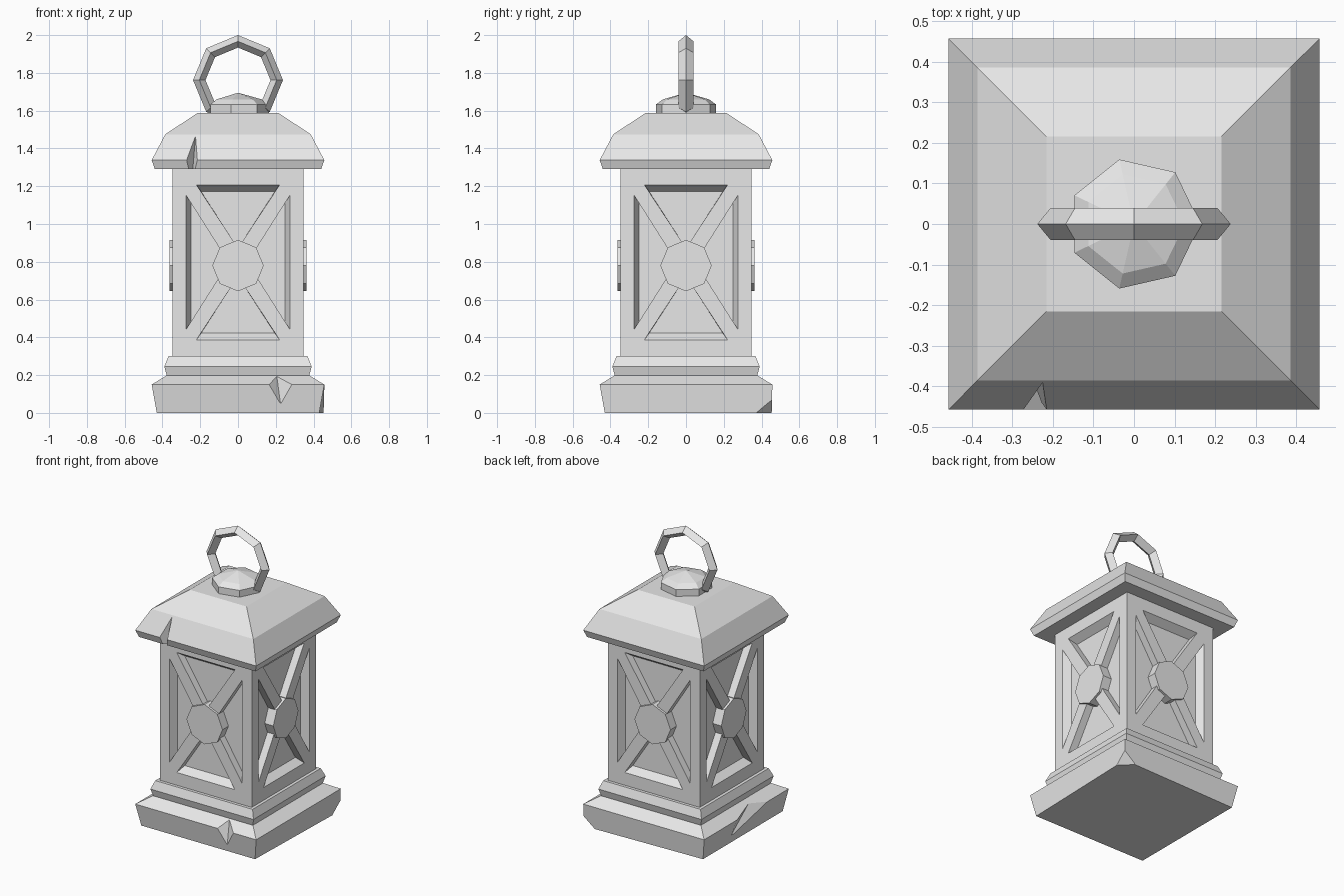
import bpy, bmesh, math
from mathutils import Vector, Matrix

if "Cube" in bpy.data.objects:
    bpy.data.objects.remove(bpy.data.objects["Cube"])

stone = bpy.data.materials.new("grey stone")
stone.diffuse_color = (0.8, 0.8, 0.8, 1)
stone.use_nodes = True
stone.node_tree.nodes["Principled BSDF"].inputs["Base Color"].default_value = stone.diffuse_color


def finish(name, bm):
    bmesh.ops.recalc_face_normals(bm, faces=bm.faces)
    me = bpy.data.meshes.new(name)
    bm.to_mesh(me)
    bm.free()
    me.materials.append(stone)
    ob = bpy.data.objects.new(name, me)
    bpy.context.collection.objects.link(ob)
    return ob


def stack(name, rings):
    """Closed solid lofted through rings of points; a one-point ring is a tip."""
    bm = bmesh.new()
    rows = [[bm.verts.new(p) for p in r] for r in rings]
    for a, b in zip(rows, rows[1:]):
        n = len(a)
        for i in range(n):
            j = (i + 1) % n
            bm.faces.new((a[i], a[j], b[0]) if len(b) == 1 else (a[i], a[j], b[j], b[i]))
    for r in (rows[0], rows[-1]):
        if len(r) > 2:
            bm.faces.new(r)
    return finish(name, bm)


def square(h, z):
    return [(-h, -h, z), (h, -h, z), (h, h, z), (-h, h, z)]


def polygon(n, r, z):
    return [(r * math.cos(2 * math.pi * i / n), r * math.sin(2 * math.pi * i / n), z)
            for i in range(n)]


def hull(name, pts):
    bm = bmesh.new()
    for p in pts:
        bm.verts.new(p)
    bmesh.ops.convex_hull(bm, input=bm.verts)
    return finish(name, bm)


def cut(ob, cutter):
    cutter.hide_render = True
    cutter.hide_viewport = True
    m = ob.modifiers.new("cut", 'BOOLEAN')
    m.operation, m.solver, m.object = 'DIFFERENCE', 'EXACT', cutter


def chip(ob, name, a, b, left, right):
    """Wedge notch with its valley running from a to b."""
    a, b, left, right = map(Vector, (a, b, left, right))
    mid = (a + b) / 2
    cut(ob, hull(name, [a, b, mid + (left - mid) * 3, mid + (right - mid) * 3]))


# Foot slab, with one square lower corner that is broken off
bottom = square(0.43, 0)
bottom[2] = (0.455, 0.455, 0)
foot = stack("foot_slab", [bottom, square(0.457, 0.15), square(0.38, 0.197)])
chip(foot, "front_chip_cutter", (0.205, -0.385, 0.197), (0.225, -0.437, 0.05),
     (0.165, -0.457, 0.15), (0.285, -0.457, 0.15))
chip(foot, "side_chip_cutter", (-0.41, -0.1, 0.185), (-0.437, 0.14, 0.05),
     (-0.457, 0.1, 0.15), (-0.457, -0.2, 0.14))
cut(foot, hull("corner_chip_cutter", [(0.37, 0.455, 0), (0.455, 0.37, 0), (0.455, 0.455, 0.07),
                                      (0.55, 0.55, -0.05), (0.37, 0.455, -0.1),
                                      (0.455, 0.37, -0.1)]))

# Moulding between foot and body
stack("base_moulding", [square(0.375, 0.19), square(0.39, 0.245), square(0.368, 0.30)])

# Body with four sunken triangles on every side
body = stack("body", [square(0.347, 0.29), square(0.347, 1.30)])
MID, SURF, DEEP = 0.797, -0.347, -0.297
panels = [  # outer corner, matching sunken corner, apex, mirror axis
    ((0.22, 0.41), (0.195, 0.375), (0, 0.075), 'x'),
    ((0.275, 0.355), (0.25, 0.317), (0.05, 0), 'z')]
pockets = bmesh.new()
for side in range(4):
    rot = Matrix.Rotation(side * math.pi / 2, 4, 'Z')
    for outer, inner, apex, axis in panels:
        for s in (1, -1):
            mx, mz = (1, s) if axis == 'x' else (s, 1)
            fx, fz = (-1, 1) if axis == 'x' else (1, -1)
            slope = [(o - i) * 0.4 for o, i in zip(outer, inner)]
            lip = (outer[0] + slope[0], outer[1] + slope[1])
            rows = []
            for c, y in ((lip, SURF - 0.02), (inner, DEEP)):
                tri = [c, (c[0] * fx, c[1] * fz), apex]
                rows.append([pockets.verts.new(rot @ Vector((x * mx, y, MID + z * mz)))
                             for x, z in tri])
            a, b = rows
            pockets.faces.new(a)
            pockets.faces.new(b)
            for i in range(3):
                j = (i + 1) % 3
                pockets.faces.new((a[i], a[j], b[j], b[i]))
cut(body, finish("pocket_cutter", pockets))

# Octagonal boss at the crossing of the bars on each side
for side, label in enumerate(("front", "right", "back", "left")):
    boss = stack(label + "_boss", [polygon(8, 0.136, 0.28), polygon(8, 0.136, 0.362)])
    boss.matrix_world = (Matrix.Rotation(side * math.pi / 2, 4, 'Z')
                         @ Matrix.Translation((0, 0, 0.78))
                         @ Matrix.Rotation(math.pi / 2, 4, 'X'))

# Roof with a nick in the front eave
roof = stack("roof", [square(0.44, 1.29), square(0.457, 1.338),
                      square(0.385, 1.475), square(0.215, 1.587)])
chip(roof, "eave_chip_cutter", (-0.225, -0.39, 1.465), (-0.24, -0.41, 1.28),
     (-0.272, -0.457, 1.338), (-0.215, -0.457, 1.338))

# Seven-sided finial
stack("finial", [polygon(7, 0.163, 1.58), polygon(7, 0.163, 1.633),
                 polygon(7, 0.125, 1.66), [(0, 0, 1.695)]])

# Eight-sided carrying ring with a diamond section
section = [(0.238, 0), (0.205, 0.04), (0.172, 0), (0.205, -0.04)]
bm = bmesh.new()
loops = [[bm.verts.new((r * math.sin(k * math.pi / 4), y, 1.762 + r * math.cos(k * math.pi / 4)))
          for r, y in section] for k in range(8)]
for k in range(8):
    a, b = loops[k], loops[(k + 1) % 8]
    for i in range(4):
        j = (i + 1) % 4
        bm.faces.new((a[i], a[j], b[j], b[i]))
finish("carrying_ring", bm)
